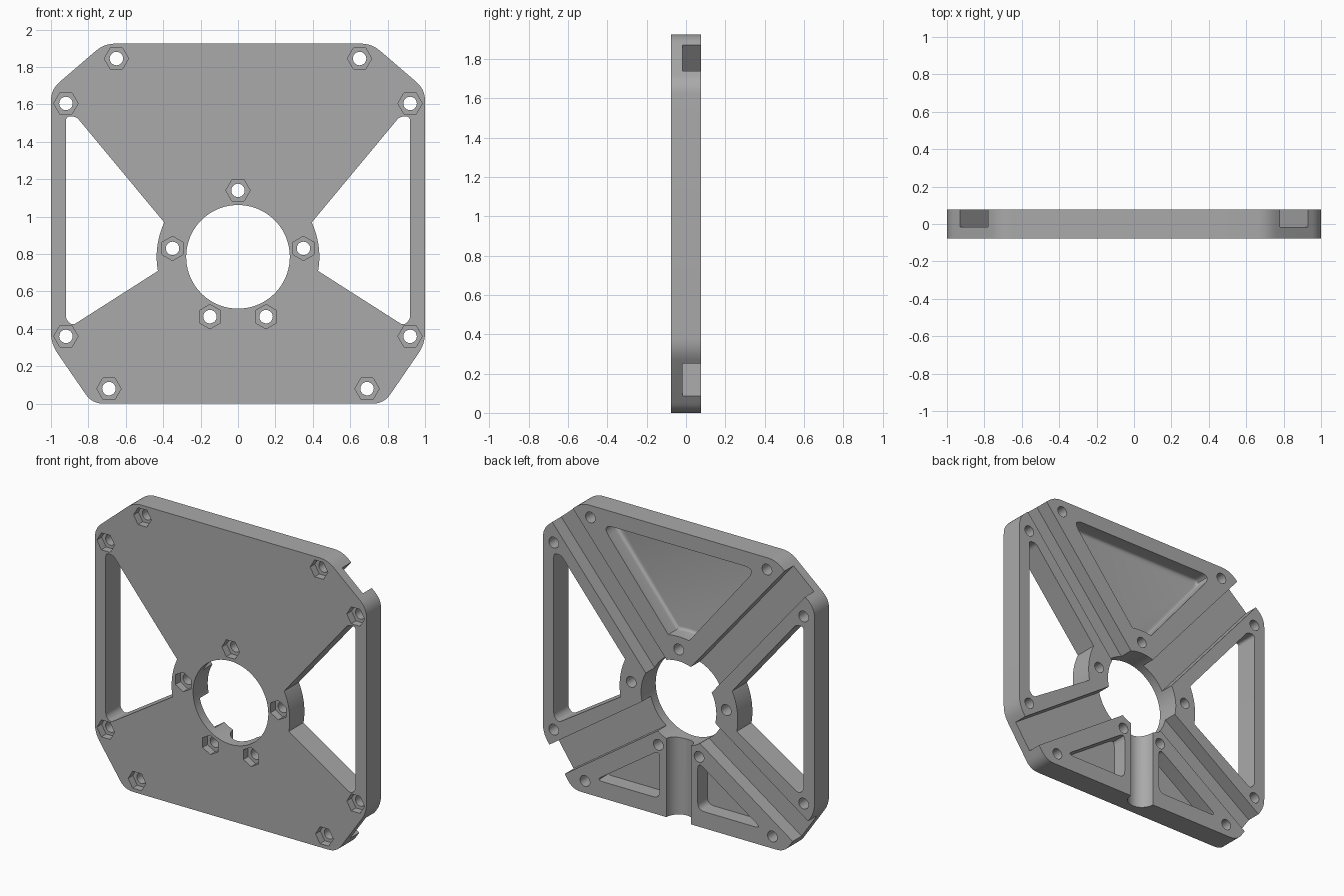
import bpy, bmesh, math
from mathutils import Vector

if "Cube" in bpy.data.objects:
    bpy.data.objects.remove(bpy.data.objects["Cube"], do_unlink=True)

FRONT, BACK = -0.077, 0.077
FLOOR = -0.017           # floor of the arm channels
POCKET = -0.025          # floor of the weight-saving pockets
OVER = 0.1               # cutter overshoot
HUB = Vector((0, 0.785))

grey = bpy.data.materials.new("plain_grey")
grey.use_nodes = True
grey.diffuse_color = (0.4, 0.4, 0.4, 1)
grey.node_tree.nodes["Principled BSDF"].inputs["Base Color"].default_value = (0.4, 0.4, 0.4, 1)


def round_corner(before, corner, after, offset, steps=6):
    """Points of a curve that replaces one corner."""
    corner = Vector(corner)
    a = corner + (Vector(before) - corner).normalized() * offset
    b = corner + (Vector(after) - corner).normalized() * offset
    return [a * (1 - t) ** 2 + corner * 2 * t * (1 - t) + b * t * t
            for t in (i / steps for i in range(steps + 1))]


def prism(name, points, y0, y1, radius=0, rounded=0, floor_fillet=0):
    """Extrude an x-z profile along y, rounding the first `rounded` corners."""
    outline = []
    for i, p in enumerate(points):
        if i < rounded:
            outline += round_corner(points[i - 1], p, points[(i + 1) % len(points)], radius)
        else:
            outline.append(p)
    bm = bmesh.new()
    near = [bm.verts.new((p[0], y0, p[1])) for p in outline]
    far = [bm.verts.new((p[0], y1, p[1])) for p in outline]
    floor = bm.faces.new(near)
    bm.faces.new(far[::-1])
    for i in range(len(near)):
        bm.faces.new((near[i - 1], far[i - 1], far[i], near[i]))
    bmesh.ops.recalc_face_normals(bm, faces=bm.faces[:])
    if floor_fillet:
        bmesh.ops.bevel(bm, geom=floor.edges[:], offset=floor_fillet, segments=4,
                        profile=0.5, affect='EDGES', clamp_overlap=True)
    mesh = bpy.data.meshes.new(name)
    bm.to_mesh(mesh)
    bm.free()
    mesh.materials.append(grey)
    obj = bpy.data.objects.new(name, mesh)
    bpy.context.scene.collection.objects.link(obj)
    return obj


def arc(centre, r, a0, a1, n):
    return [(centre[0] + r * math.cos(math.radians(a0 + (a1 - a0) * i / n)),
             centre[1] + r * math.sin(math.radians(a0 + (a1 - a0) * i / n)))
            for i in range(n + 1)]


def ring(centre, r, n, start=0):
    return arc(centre, r, start, start + 360, n)[:-1]


def flip(points, side):
    return [(side * x, z) for x, z in points]


# Plate outline: rectangle with clipped, softened corners
half = [(0.78, 0), (1, 0.32), (1, 1.68), (0.715, 1.925)]
plate = prism("mounting_plate", half + flip(half, -1)[::-1], FRONT, BACK, 0.06, 8)

cutters = []


def cut(*args, **kw):
    cutters.append(prism("cutter", *args, **kw))


# Central opening
cut(ring(HUB, 0.277, 96), FRONT - OVER, BACK + OVER)

# Side windows, arm channels and lower pockets, mirrored
for side in (1, -1):
    window = [(0.885, 0.418), (0.92, 0.45), (0.92, 1.535), (0.865, 1.535)]
    window += arc(HUB, 0.435, 25, -10, 16)
    cut(flip(window, side), FRONT - OVER, BACK + OVER, radius=0.022, rounded=4)

    for angle in (50, -34.5):
        along = Vector((math.cos(math.radians(angle)), math.sin(math.radians(angle))))
        across = Vector((-along.y, along.x)) * 0.1
        slot = [HUB + along * d + across * s for d, s in ((0.1, -1), (1.7, -1), (1.7, 1), (0.1, 1))]
        cut(flip(slot, side), FLOOR, BACK + OVER)

    cut(flip([(0.14, 0.11), (0.61, 0.11), (0.14, 0.43)], side), POCKET, BACK + OVER,
        radius=0.05, rounded=3)

# Large upper pocket, following the hub at its lower end
upper = [(0.57, 1.825), (-0.57, 1.825)] + arc(HUB, 0.44, 100, 80, 10)
cut(upper, POCKET, BACK + OVER, radius=0.09, rounded=2, floor_fillet=0.02)

# Round groove from the opening down to the lower edge
cut(ring((0, 0), 0.09, 48), -0.1, 0.6)
groove = cutters[-1]
groove.rotation_euler.x = math.pi / 2
groove.location.y = BACK

# Bolt holes with hexagonal nut recesses in the front: x, z, hexagon turn
bolts = [(0.65, 1.845, 0), (0.92, 1.605, 0), (0.92, 0.36, 0), (0.69, 0.08, 0),
         (0.35, 0.83, 30), (0.15, 0.465, 30)]
bolts += [(-x, z, a) for x, z, a in bolts] + [(0, 1.14, 0)]
for x, z, turn in bolts:
    cut(ring((x, z), 0.036, 24), FRONT - OVER, BACK + OVER)
    cut(ring((x, z), 0.065, 6, turn), FRONT - OVER, FRONT + 0.05)

# Make each cut in turn and drop its cutter
for cutter in cutters:
    mod = plate.modifiers.new("cut", 'BOOLEAN')
    mod.operation = 'DIFFERENCE'
    mod.solver = 'EXACT'
    mod.object = cutter
    bpy.context.view_layer.update()
    evaluated = plate.evaluated_get(bpy.context.evaluated_depsgraph_get())
    plate.data = bpy.data.meshes.new_from_object(evaluated)
    plate.modifiers.clear()
    bpy.data.objects.remove(cutter, do_unlink=True)

bpy.ops.object.select_all(action='DESELECT')
bpy.context.view_layer.objects.active = plate
plate.select_set(True)
bpy.ops.object.shade_smooth_by_angle(angle=math.radians(30))
